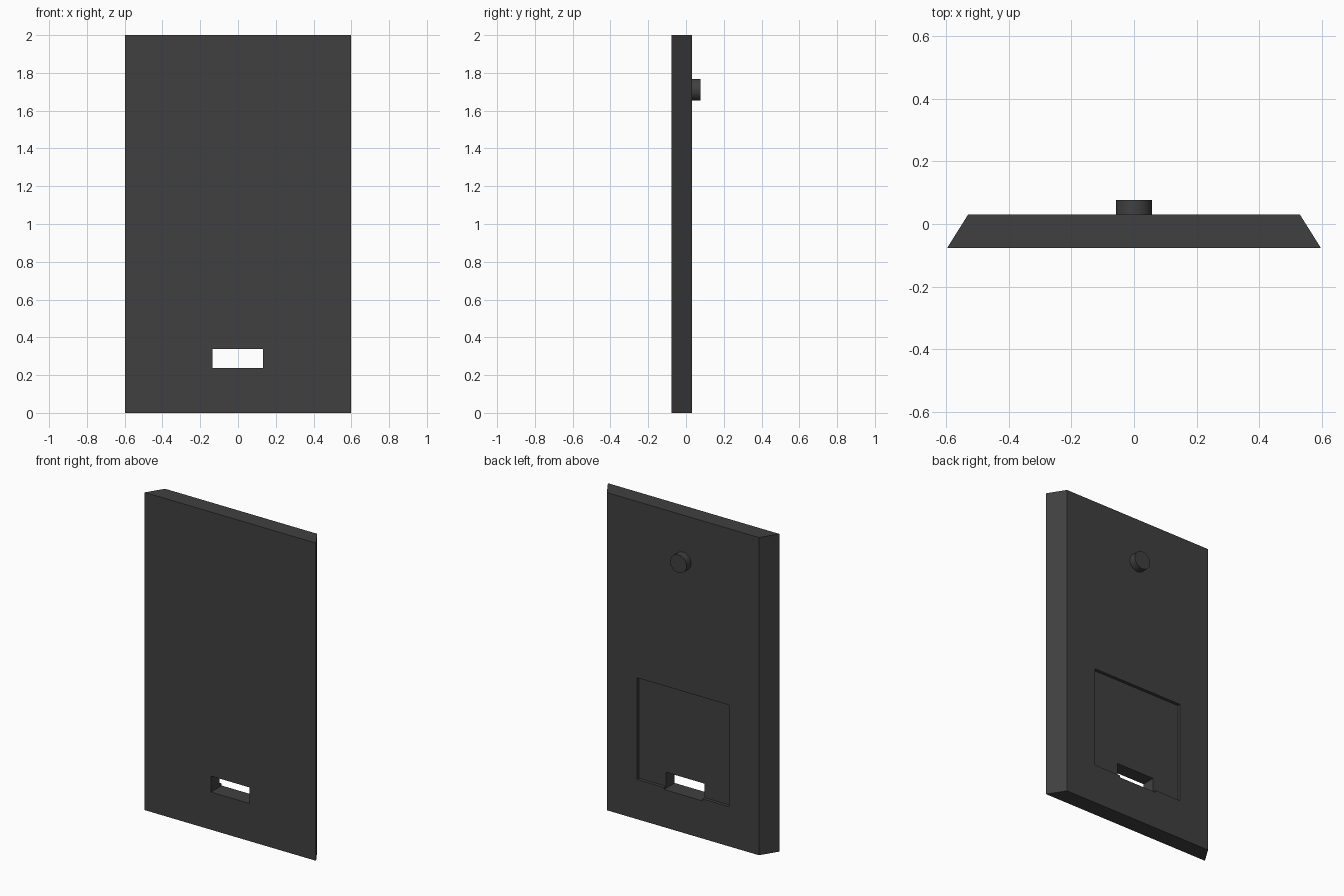
import bpy, bmesh, math

if "Cube" in bpy.data.objects:
    bpy.data.objects.remove(bpy.data.objects["Cube"])

FRONT, BACK = -0.076, 0.031   # plate faces along y

mat = bpy.data.materials.new("charcoal plastic")
mat.diffuse_color = (0.051, 0.051, 0.051, 1)
mat.use_nodes = True
mat.node_tree.nodes["Principled BSDF"].inputs["Base Color"].default_value = mat.diffuse_color


def finish(name, bm):
    bmesh.ops.recalc_face_normals(bm, faces=bm.faces[:])
    me = bpy.data.meshes.new(name)
    bm.to_mesh(me)
    bm.free()
    me.materials.append(mat)
    ob = bpy.data.objects.new(name, me)
    bpy.context.collection.objects.link(ob)
    return ob


def box(name, x0, x1, y0, y1, z0, z1):
    bm = bmesh.new()
    bmesh.ops.create_cube(bm, size=1)
    for v in bm.verts:
        v.co = (x1 if v.co.x > 0 else x0, y1 if v.co.y > 0 else y0, z1 if v.co.z > 0 else z0)
    return finish(name, bm)


def rod(name, x, z, r, y0, y1, sides=32):
    # Cylinder running along y
    bm = bmesh.new()
    bmesh.ops.create_cone(bm, cap_ends=True, segments=sides, radius1=r, radius2=r, depth=y1 - y0)
    for v in bm.verts:
        v.co = (x + v.co.x, (y0 + y1) / 2 + v.co.z, z + v.co.y)
    for f in bm.faces:
        f.smooth = len(f.verts) == 4
    for e in bm.edges:
        e.smooth = all(f.smooth for f in e.link_faces)
    return finish(name, bm)


# Wall plate: trapezoid section, wider at the front, extruded upwards
bm = bmesh.new()
section = [(-0.597, FRONT), (0.597, FRONT), (0.53, BACK), (-0.53, BACK)]
base = bm.faces.new([bm.verts.new((x, y, 0)) for x, y in section])
top = bmesh.ops.extrude_face_region(bm, geom=[base])["geom"]
bmesh.ops.translate(bm, vec=(0, 0, 2), verts=[g for g in top if isinstance(g, bmesh.types.BMVert)])
plate = finish("plate", bm)

# Cutters: shallow back recess, cable window, four screw holes
cutters = [
    box("recess_cutter", -0.32, 0.32, BACK - 0.02, 0.2, 0.25, 0.89),
    box("window_cutter", -0.135, 0.132, -0.2, 0.2, 0.237, 0.338),
]
for x, z in [(-0.275, 0.85), (0.275, 0.85), (-0.275, 0.30), (0.266, 0.295)]:
    cutters.append(rod("screw_hole_cutter", x, z, 0.029, -0.2, 0.2))
for c in cutters:
    c.hide_render = True
    c.hide_viewport = True
    m = plate.modifiers.new(c.name, "BOOLEAN")
    m.operation = "DIFFERENCE"
    m.solver = "EXACT"
    m.object = c

# Round peg on the back
rod("peg", 0, 1.71, 0.057, BACK - 0.01, 0.076, 48)
